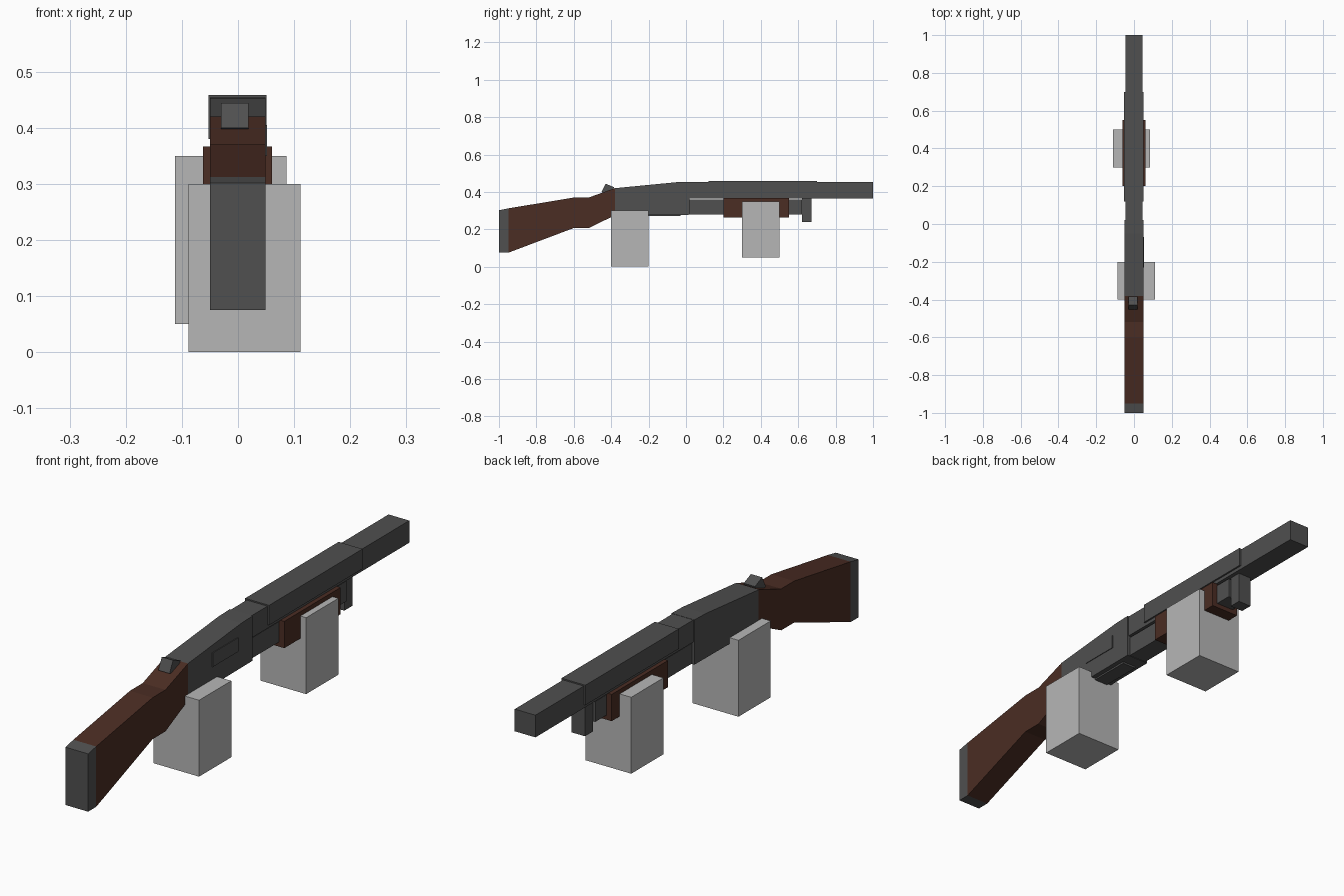
import bpy, bmesh

if "Cube" in bpy.data.objects:
    bpy.data.objects.remove(bpy.data.objects["Cube"])


def material(name, rgb):
    m = bpy.data.materials.new(name)
    m.diffuse_color = (*rgb, 1)
    m.use_nodes = True
    m.node_tree.nodes["Principled BSDF"].inputs["Base Color"].default_value = m.diffuse_color
    return m


METAL = material("dark metal", (0.08, 0.08, 0.08))
WOOD = material("brown wood", (0.07, 0.026, 0.017))
HAND = material("light grey", (0.47, 0.47, 0.47))


def extrude(name, outline, x0, x1, mat):
    """Extrude a (y, z) side outline between two x positions."""
    bm = bmesh.new()
    face = bm.faces.new([bm.verts.new((x0, y, z)) for y, z in outline])
    new = bmesh.ops.extrude_face_region(bm, geom=[face])["geom"]
    verts = [v for v in new if isinstance(v, bmesh.types.BMVert)]
    bmesh.ops.translate(bm, verts=verts, vec=(x1 - x0, 0, 0))
    bmesh.ops.recalc_face_normals(bm, faces=bm.faces[:])
    mesh = bpy.data.meshes.new(name)
    bm.to_mesh(mesh)
    bm.free()
    mesh.materials.append(mat)
    obj = bpy.data.objects.new(name, mesh)
    bpy.context.collection.objects.link(obj)
    return obj


def box(name, x, y, z, mat):
    return extrude(name, [(y[0], z[0]), (y[1], z[0]), (y[1], z[1]), (y[0], z[1])], *x, mat)


# Stock and butt plate
extrude("butt_plate", [(-1, 0.075), (-0.95, 0.075), (-0.95, 0.312), (-1, 0.302)],
        -0.05, 0.049, METAL)
extrude("stock", [(-0.95, 0.075), (-0.6, 0.207), (-0.52, 0.207), (-0.38, 0.275),
                  (-0.38, 0.42), (-0.52, 0.37), (-0.6, 0.37), (-0.95, 0.312)],
        -0.05, 0.049, WOOD)

# Receiver with its side port and loading plate
extrude("receiver", [(-0.38, 0.275), (0.02, 0.278), (0.02, 0.454), (-0.05, 0.452),
                     (-0.38, 0.42)], -0.05, 0.049, METAL)
box("ejection_port", (0.045, 0.052), (-0.23, -0.07), (0.35, 0.405), METAL)
box("loading_plate", (-0.03, 0.03), (-0.25, -0.03), (0.27, 0.285), METAL)

# Rear sight, tilted on the wrist of the stock
extrude("rear_sight", [(-0.452, 0.4), (-0.40, 0.385), (-0.385, 0.425), (-0.43, 0.444)],
        -0.03, 0.019, METAL)

# Barrel, heat shield, magazine tube and its clamp
box("barrel", (-0.046, 0.044), (0.02, 1), (0.366, 0.453), METAL)
box("heat_shield", (-0.053, 0.051), (0.12, 0.7), (0.38, 0.458), METAL)
box("magazine_tube", (-0.04, 0.038), (0.02, 0.62), (0.28, 0.36), METAL)
box("tube_clamp", (-0.03, 0.028), (0.62, 0.67), (0.24, 0.367), METAL)

# Sliding fore grip
box("fore_grip", (-0.062, 0.061), (0.2, 0.55), (0.262, 0.367), WOOD)

# Blocky hands
box("rear_hand", (-0.088, 0.111), (-0.4, -0.2), (0, 0.3), HAND)
box("front_hand", (-0.112, 0.086), (0.3, 0.5), (0.05, 0.35), HAND)
